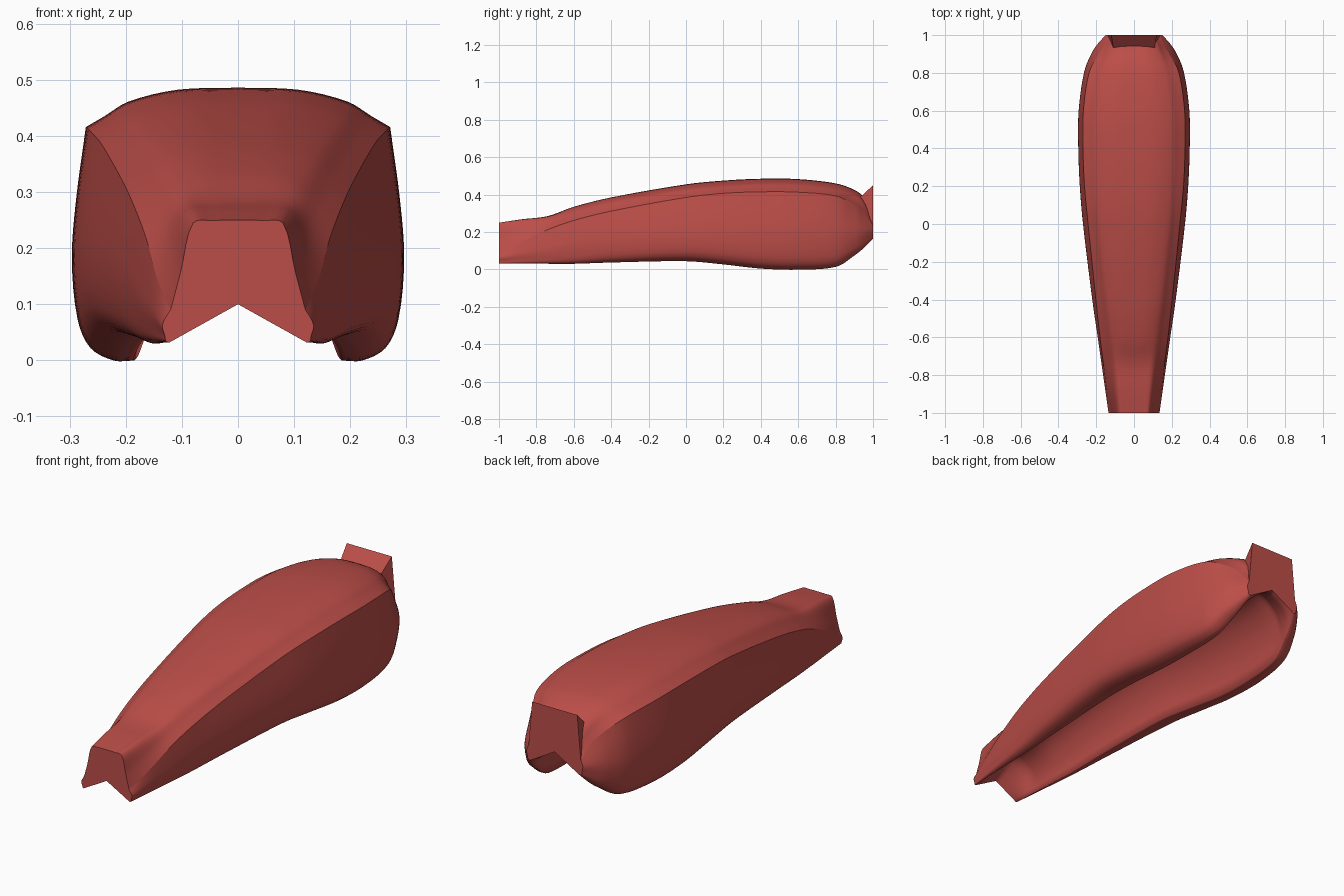
import bpy
import bmesh
from math import cos, pi, sin
from mathutils import Vector

start_cube = bpy.data.objects.get("Cube")
if start_cube:
    bpy.data.objects.remove(start_cube, do_unlink=True)

# Single painted finish
paint = bpy.data.materials.new("matte_red_paint")
paint.use_nodes = True
colour = (0.5, 0.075, 0.065, 1)
paint.diffuse_color = colour
paint.node_tree.nodes["Principled BSDF"].inputs["Base Color"].default_value = colour

# Stations along the shell: y, top height, shoulder x and z, crease x and z,
# widest x and z, inner foot x and z
STATIONS = [
    (-1, .25, .08, .245, .12, .09, .135, .06, .122, .032),
    (-.88, .268, .09, .262, .144, .145, .152, .08, .13, .032),
    (-.74, .285, .1, .278, .162, .212, .172, .1, .135, .031),
    (-.6, .335, .115, .318, .18, .262, .192, .13, .14, .031),
    (-.4, .385, .14, .365, .202, .312, .221, .15, .145, .038),
    (0, .455, .18, .43, .243, .385, .27, .17, .16, .045),
    (.2, .475, .19, .45, .262, .407, .287, .175, .175, .028),
    (.4, .485, .195, .46, .27, .415, .295, .18, .185, .006),
    (.6, .483, .192, .458, .268, .413, .293, .18, .185, 0),
    (.8, .46, .165, .435, .238, .393, .265, .18, .175, .015),
    (.9, .425, .135, .4, .188, .345, .227, .19, .155, .075),
    (.95, .385, .12, .36, .158, .3, .195, .2, .145, .115),
    (1, .27, .1, .265, .14, .235, .15, .205, .13, .165),
]


def smooth_path(points, steps):
    """Pass a smooth curve through points of any dimension."""
    points = [Vector(p) for p in points]
    result = []
    last = len(points) - 1
    for i in range(last):
        a, b = points[i], points[i + 1]
        before = points[max(i - 1, 0)]
        after = points[min(i + 2, last)]
        # Slopes allow for uneven spacing of the points
        d0 = max((a - before).length, 1e-6)
        d1 = max((b - a).length, 1e-6)
        d2 = max((after - b).length, 1e-6)
        m0 = (b - before) * (d1 / (d0 + d1)) if i else b - a
        m1 = (after - a) * (d1 / (d1 + d2)) if i + 1 < last else b - a
        for k in range(steps):
            t = k / steps
            s = t * t
            c = s * t
            result.append(a * (2 * c - 3 * s + 1) + m0 * (c - 2 * s + t)
                          + b * (3 * s - 2 * c) + m1 * (c - s))
    result.append(points[-1])
    return result


def half_section(station):
    """Half outline from top centre, over the crease and foot, to the tunnel."""
    y, top, sx, sz, cx, cz, wx, wz, fx, fz = station
    rise = wz - fz
    upper = [(0, top), (sx * .55, top - (top - sz) * .15), (sx, sz),
             (sx * .45 + cx * .55, sz * .44 + cz * .56), (cx, cz)]
    lower = [(cx, cz), (wx * .7 + cx * .3, wz * .55 + cz * .45), (wx, wz),
             (wx * .965, fz + rise * .4),
             (fx * .25 + wx * .73, fz + rise * .12),
             (fx * .65 + wx * .34, fz), (fx, fz)]
    top_curve = smooth_path(upper, 4)
    side_curve = smooth_path(lower, 4)

    # Tunnel: straight notch at the ends, deeper rounded arch between them
    bulge = min(1, max(0, 1 - abs(y)) / .12)
    notch = Vector((0, .17 + .07 * y))
    arch_top = Vector((0, fz + (top - fz) * .6))
    apex = notch.lerp(arch_top, bulge)
    foot = side_curve[-1]
    tunnel = []
    for k in range(1, 9):
        angle = k / 8 * pi / 2
        arch = Vector((foot.x * cos(angle),
                       foot.y + (apex.y - foot.y) * sin(angle)))
        tunnel.append(foot.lerp(apex, k / 8).lerp(arch, bulge))
    tunnel[-1].x = 0
    return top_curve + side_curve[1:] + tunnel, len(top_curve) - 1


def finish(name, bm):
    bmesh.ops.recalc_face_normals(bm, faces=bm.faces)
    mesh = bpy.data.meshes.new(name)
    bm.to_mesh(mesh)
    bm.free()
    mesh.materials.append(paint)
    obj = bpy.data.objects.new(name, mesh)
    bpy.context.collection.objects.link(obj)


# Lofted shell with an open tunnel running along its underside
bm = bmesh.new()
rings = []
for station in smooth_path(STATIONS, 5):
    half, crease = half_section(station)
    outline = half + [Vector((-p.x, p.y)) for p in reversed(half[1:-1])]
    rings.append([bm.verts.new((p.x, station[0], p.y)) for p in outline])
count = len(rings[0])
for ring, following in zip(rings, rings[1:]):
    for i in range(count):
        j = (i + 1) % count
        face = bm.faces.new((ring[i], ring[j], following[j], following[i]))
        face.smooth = True
    for i in (crease, count - crease):
        bm.edges.get((ring[i], following[i])).smooth = False
# Flat ends
for ring in (rings[0], rings[-1]):
    cap = bm.faces.new(ring)
    for edge in cap.edges:
        edge.smooth = False
finish("tank_shell", bm)

# Rear mounting block: notched plate with a raised sloping top
bm = bmesh.new()
rear = [(-.12, .45), (.12, .45), (.145, .172), (0, .255), (-.145, .172)]
front = [(-.11, .39), (.11, .39), (.11, .28), (0, .29), (-.11, .28)]
back_ring = [bm.verts.new((x, 1, z)) for x, z in rear]
front_ring = [bm.verts.new((x, .935, z)) for x, z in front]
for i in range(len(rear)):
    j = (i + 1) % len(rear)
    bm.faces.new((back_ring[i], back_ring[j], front_ring[j], front_ring[i]))
bm.faces.new(back_ring)
bm.faces.new(front_ring)
finish("rear_mounting_block", bm)
